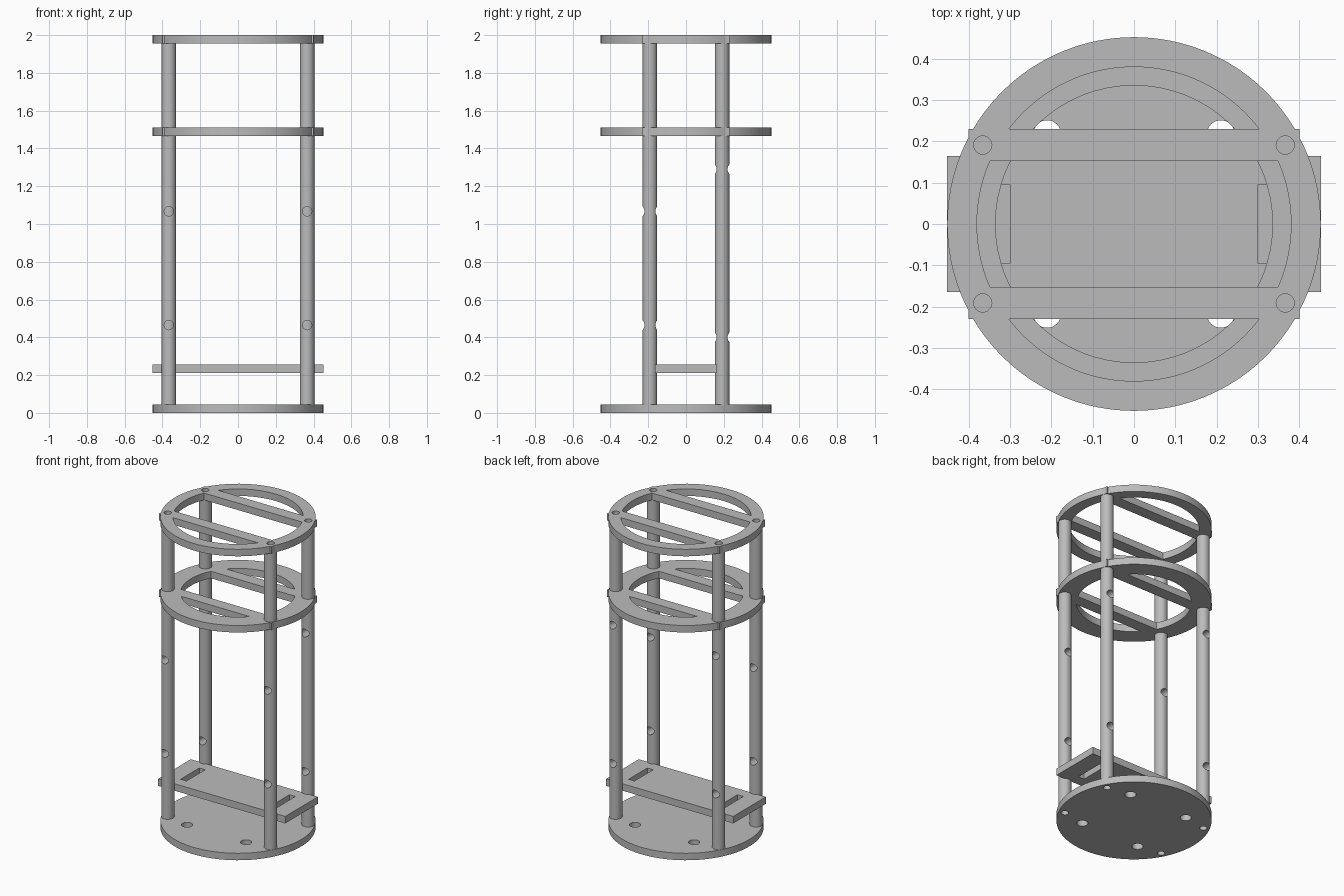
import bpy
import math

if "Cube" in bpy.data.objects:
    bpy.data.objects.remove(bpy.data.objects["Cube"], do_unlink=True)

grey = bpy.data.materials.new("plain grey")
grey.use_nodes = True
grey.diffuse_color = (0.5, 0.5, 0.5, 1)
grey.node_tree.nodes["Principled BSDF"].inputs["Base Color"].default_value = (0.5, 0.5, 0.5, 1)

R = 0.452                  # plate radius
T = 0.045                  # plate thickness
PX, PY, PR = 0.366, 0.191, 0.038   # post position and radius
SCREW = 0.022
CORNERS = [(sx, sy) for sx in (-1, 1) for sy in (-1, 1)]


def finish(obj, name):
    obj.name = name
    obj.data.materials.clear()
    obj.data.materials.append(grey)
    return obj


def rod(name, x, y, z0, z1, radius, sides=32):
    bpy.ops.mesh.primitive_cylinder_add(vertices=sides, radius=radius, depth=z1 - z0,
                                        location=(x, y, (z0 + z1) / 2))
    return finish(bpy.context.object, name)


def cross_rod(x, y, z, radius):
    bpy.ops.mesh.primitive_cylinder_add(vertices=24, radius=radius, depth=0.2,
                                        location=(x, y, z), rotation=(math.pi / 2, 0, 0))
    return finish(bpy.context.object, "cutter")


def block(name, x0, x1, y0, y1, z0, z1):
    bpy.ops.mesh.primitive_cube_add(size=1, location=((x0 + x1) / 2, (y0 + y1) / 2, (z0 + z1) / 2))
    obj = bpy.context.object
    obj.scale = (x1 - x0, y1 - y0, z1 - z0)
    bpy.ops.object.transform_apply(location=False, rotation=False, scale=True)
    return finish(obj, name)


def combine(obj, others, operation):
    """Apply a boolean with each helper, then remove the helpers."""
    for other in others:
        mod = obj.modifiers.new("join", "BOOLEAN")
        mod.operation = operation
        mod.solver = "EXACT"
        mod.object = other
    bpy.context.view_layer.update()
    graph = bpy.context.evaluated_depsgraph_get()
    mesh = bpy.data.meshes.new_from_object(obj.evaluated_get(graph))
    obj.modifiers.clear()
    obj.data = mesh
    finish(obj, obj.name)
    for other in others:
        bpy.data.objects.remove(other, do_unlink=True)


def smooth(obj):
    bpy.ops.object.select_all(action="DESELECT")
    obj.select_set(True)
    bpy.context.view_layer.objects.active = obj
    bpy.ops.object.shade_smooth_by_angle(angle=math.radians(30))


def screw_holes(z0, z1):
    return [rod("cutter", sx * PX, sy * PY, z0, z1, SCREW, 24) for sx, sy in CORNERS]


# Solid base with screw holes and four larger mounting holes
base = rod("base_plate", 0, 0, 0, T, R, 128)
mounts = [rod("cutter", sx * 0.21, sy * 0.218, -0.1, 0.1, 0.033) for sx, sy in CORNERS]
combine(base, screw_holes(-0.1, 0.1) + mounts, "DIFFERENCE")
smooth(base)

# Open rings, each with two cross bars
for name, z, inner in (("middle_ring", 1.465, 0.335), ("top_ring", 2 - T, 0.38)):
    ring = rod(name, 0, 0, z, z + T, R, 128)
    combine(ring, [rod("cutter", 0, 0, z - 0.1, z + 0.1, inner, 128)], "DIFFERENCE")
    bars = [block("bar", -0.4, 0.4, min(s * 0.152, s * 0.23), max(s * 0.152, s * 0.23), z, z + T)
            for s in (-1, 1)]
    combine(ring, bars, "UNION")
    combine(ring, screw_holes(z - 0.1, z + 0.1), "DIFFERENCE")
    smooth(ring)

# Posts: cross holes sit at different heights on the front and back pairs
for sx, sy in CORNERS:
    x, y = sx * PX, sy * PY
    place = ("front" if sy < 0 else "back") + ("_left" if sx > 0 else "_right")
    lower = rod(place + "_lower_post", x, y, T, 1.465, PR)
    heights = (0.465, 1.067) if sy < 0 else (0.4, 1.29)
    cutters = [cross_rod(x, y, h, 0.025) for h in heights]
    cutters += [rod("cutter", x, y, 0, 0.15, SCREW, 24), rod("cutter", x, y, 1.36, 1.5, SCREW, 24)]
    combine(lower, cutters, "DIFFERENCE")
    smooth(lower)
    upper = rod(place + "_upper_post", x, y, 1.465 + T, 2 - T, PR)
    cutters = [rod("cutter", x, y, 1.47, 1.61, SCREW, 24), rod("cutter", x, y, 1.85, 2.05, SCREW, 24)]
    combine(upper, cutters, "DIFFERENCE")
    smooth(upper)

# Slotted shelf between the posts
shelf = block("shelf", -R, R, -0.165, 0.165, 0.21, 0.255)
slots = [block("cutter", min(s * 0.3, s * 0.342), max(s * 0.3, s * 0.342), -0.095, 0.095, 0.1, 0.4)
         for s in (-1, 1)]
combine(shelf, slots, "DIFFERENCE")
